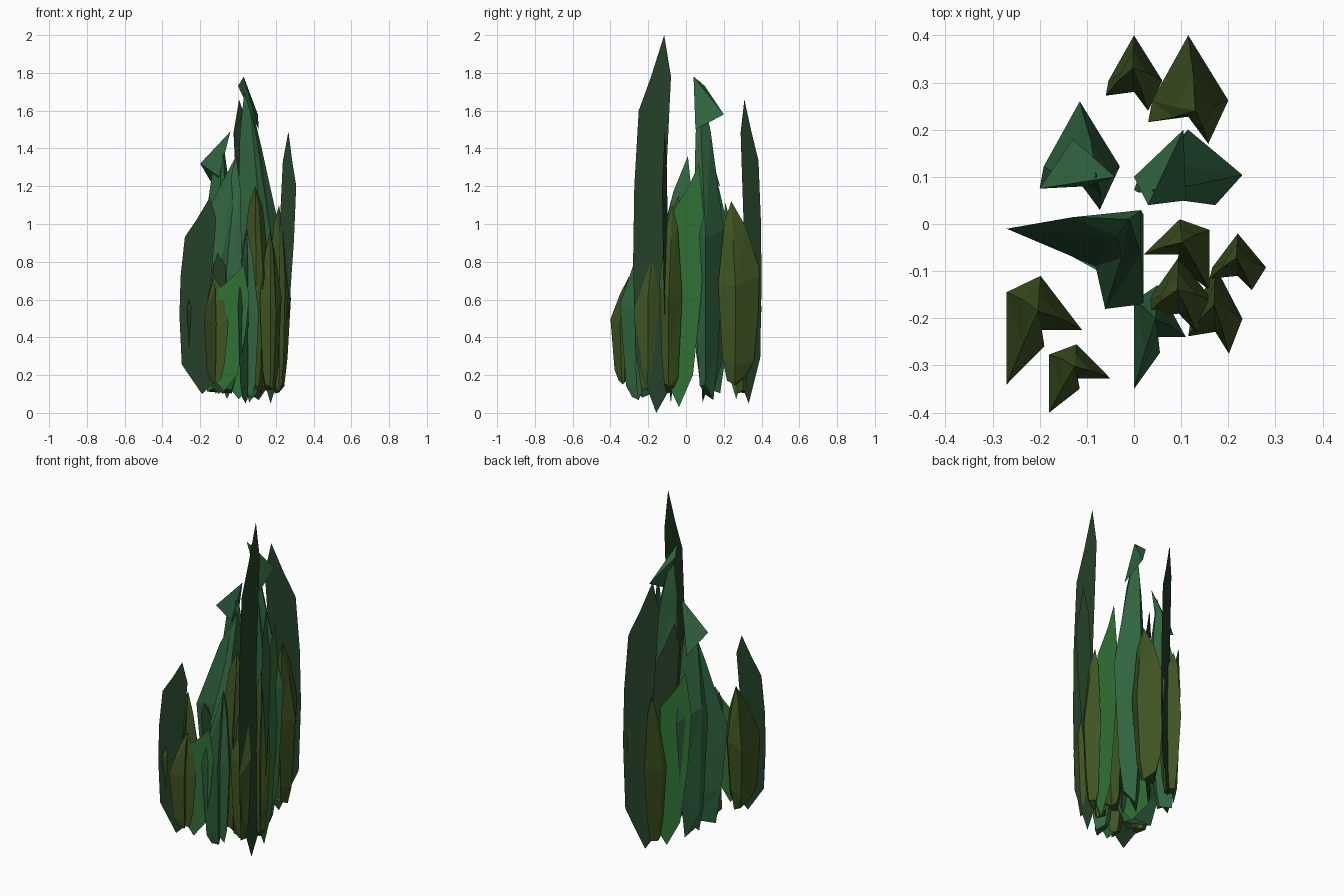
import bpy, bmesh, random
from mathutils import Vector

if "Cube" in bpy.data.objects:
    bpy.data.objects.remove(bpy.data.objects["Cube"])

random.seed(4)
COL = {"green": (0.03, 0.17, 0.035, 1), "teal": (0.03, 0.13, 0.05, 1),
       "olive": (0.048, 0.09, 0.016, 1), "dark": (0.018, 0.052, 0.021, 1)}
MATS = {}
for k, c in COL.items():
    MATS[k] = bpy.data.materials.new(k)
    MATS[k].diffuse_color = c


def make(name, rings, col, tip=None):
    """Join rings of points into a faceted skin; a single ring gives a flat face."""
    bm = bmesh.new()
    rows = [[bm.verts.new(p) for p in r] for r in rings]
    bm.faces.new(rows[0])
    n = len(rows[0])
    for lo, hi in zip(rows, rows[1:]):
        for i in range(n):
            j = (i + 1) % n
            bm.faces.new((lo[i], lo[j], hi[j]))
            bm.faces.new((lo[i], hi[j], hi[i]))
    if tip:
        t = bm.verts.new(tip)
        for i in range(n):
            bm.faces.new((rows[-1][i], rows[-1][(i + 1) % n], t))
    bmesh.ops.recalc_face_normals(bm, faces=bm.faces)
    me = bpy.data.meshes.new(name)
    bm.to_mesh(me)
    bm.free()
    me.materials.append(MATS[col])
    bpy.context.collection.objects.link(bpy.data.objects.new(name, me))


# Flat outlines (across, up): tall dark blade and the shorter green blade beside it
DARK = [(.58, 0), (.06, .15), (0, .4), (.03, .6), (.14, .8), (.45, .89), (.78, 1),
        (.95, .89), (.8, .56), (.9, .06)]
GREEN = [(.95, .06), (1.15, .015), (1.5, .1), (1.7, .3), (1.8, .5), (1.65, .66),
         (1.4, .6), (.98, .53)]


def blade(name, outline, col, a, b, top, foot=.1, narrow=1, lean=0):
    """a = bulging edge of the pair, b = far edge of the green blade, both (x, y)."""
    a, b = Vector(a), Vector(b)
    ring = []
    for u, v in outline:
        p = a.lerp(b, (u * narrow + lean * (1 - v)) / 1.8)
        ring.append((p.x, p.y, foot + v * (top - foot)))
    make(name, [ring], col)


def pair(name, *args):
    blade(name + "_dark_blade", DARK, "dark", *args)
    blade(name + "_green_blade", GREEN, "green", *args)


# Faceted leaf: folded footprint in a box, narrow foot, broad waist, leaning tip
KITE = [(.5, 1), (.05, .4), (0, .2), (.5, .25), (.75, 0), (1, .4)]
HOOK = [(.45, 1), (0, .85), (0, 0), (.5, .35), (.45, .5), (1, .5)]
WING = [(1, 1), (0, .85), (.65, .45), (.72, 0), (1, .05)]


def leaf(name, col, shape, x0, x1, y0, y1, top, foot=.1, tip=None):
    pts = [Vector((x0 + u * (x1 - x0), y0 + v * (y1 - y0))) for u, v in shape]
    c = sum(pts, Vector((0, 0))) / len(pts)
    t = Vector(tip) if tip else c.lerp(pts[0], .3)
    h = top - foot
    rings = []
    for v, s, lean in ((0, .45, 0), (.14, .72, 0), (.55, 1, 0), (.85, .5, .65)):
        ring = []
        for p in pts:
            q = c + (p - c) * s + (t - c) * lean
            z = foot + h * (v + random.uniform(-.06 if v else 0, .06))
            ring.append((q.x, q.y, z))
        rings.append(ring)
    make(name, rings, col, (t.x, t.y, top))


# Large blade pairs
pair("right", (.2, -.28), (.2, .1), 2, 0)
pair("front", (-.31, -.317), (.06, -.317), 1.14)
pair("back", (.14, .4), (-.17, .19), 1.66, .05)
blade("outer_dark_blade", DARK, "dark", (.345, -.14), (-.17, .04), 1.49, .05, .35, .4)
blade("outer_green_blade", GREEN, "green", (.31, -.13), (-.17, .04), 1.49, .05)
# Small flat blades
blade("inner_back_blade", DARK, "dark", (.1, .2), (-.15, .02), 1.34)
blade("inner_front_blade", DARK, "dark", (0, -.15), (-.25, -.18), .85)
blade("inner_left_blade", DARK, "dark", (-.03, -.13), (-.25, -.08), .8)
blade("inner_mid_blade", DARK, "dark", (.05, -.1), (.055, .1), 1.1)

# Back and left leaves
leaf("back_leaf_a", "olive", KITE, -.06, .06, .24, .4, .98)
leaf("back_leaf_b", "olive", KITE, .03, .2, .17, .4, 1.12, .14, (.13, .24))
leaf("left_leaf", "teal", KITE, -.2, -.03, .03, .26, 1.45, .1, (-.08, .1))
leaf("tall_leaf", "teal", KITE, 0, .23, .04, .2, 1.76, .05, (.04, .07))
# Middle leaves
leaf("centre_leaf", "teal", WING, -.27, .02, -.18, .02, 1.36, .1, (-.01, .01))
leaf("mid_leaf", "olive", HOOK, .16, .02, -.14, .01, 1.15)
# Right leaves
leaf("right_leaf", "olive", KITE, .02, .17, -.23, -.07, 1.2)
leaf("outer_leaf", "olive", KITE, .16, .28, -.14, -.02, 1.1)
leaf("side_leaf", "olive", KITE, .115, .23, -.275, -.09, .97)
# Front leaves
leaf("front_leaf_left", "olive", HOOK, -.27, -.11, -.34, -.11, .9, .15)
leaf("front_leaf_mid", "olive", HOOK, -.18, -.05, -.4, -.255, .72, .15)
leaf("front_leaf_right", "teal", HOOK, 0, .11, -.35, -.13, .98, .06)

# Folded-over hoods on the two tall teal leaves
make("tall_leaf_hood", [[(.03, .04, 1.78), (.105, .2, 1.58), (.11, .05, 1.5)]], "teal", (0, .1, 1.73))
make("left_leaf_hood", [[(-.2, .075, 1.32), (-.04, .1, 1.49), (-.1, .08, 1.25)]], "teal", (-.13, .18, 1.2))

for m in bpy.data.materials:
    if m.users and not m.is_grease_pencil:
        m.use_nodes = True
        m.node_tree.nodes["Principled BSDF"].inputs["Base Color"].default_value = m.diffuse_color
